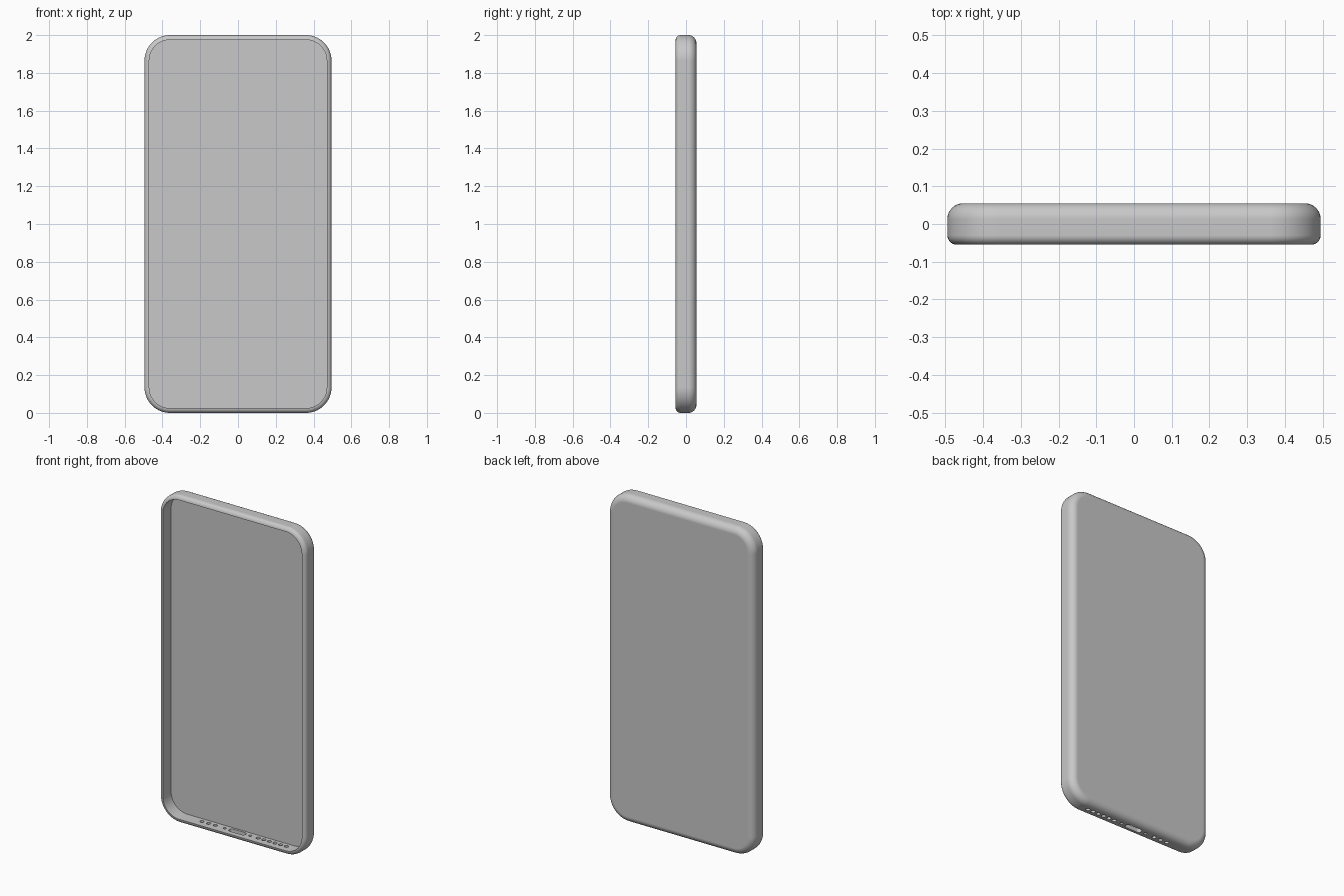
import bpy, bmesh, math

cube = bpy.data.objects.get("Cube")
if cube:
    bpy.data.objects.remove(cube, do_unlink=True)

HALF_W, HALF_H, HALF_D = 0.495, 1.0, 0.055
CORNER, WALL, FLOOR_Y = 0.135, 0.025, 0.025
FRONT_R, BACK_R = 0.025, 0.042

grey = bpy.data.materials.new("Matte grey")
grey.use_nodes = True
colour = (0.58, 0.58, 0.58, 1)
grey.diffuse_color = colour
grey.node_tree.nodes["Principled BSDF"].inputs["Base Color"].default_value = colour


def outline(inset, y, steps=14):
    """Rounded rectangle in the XZ plane, shrunk by inset."""
    r = CORNER - inset
    pts = []
    for q, (sx, sz) in enumerate([(1, 1), (-1, 1), (-1, -1), (1, -1)]):
        for i in range(steps + 1):
            a = (q + i / steps) * math.pi / 2
            pts.append((sx * (HALF_W - CORNER) + r * math.cos(a), y,
                        1 + sz * (HALF_H - CORNER) + r * math.sin(a)))
    return pts


def bridge(bm, a, b):
    n = len(a)
    for i in range(n):
        j = (i + 1) % n
        bm.faces.new((a[i], a[j], b[j], b[i]))


def make_object(name, bm):
    bmesh.ops.recalc_face_normals(bm, faces=bm.faces)
    mesh = bpy.data.meshes.new(name)
    bm.to_mesh(mesh)
    bm.free()
    mesh.materials.append(grey)
    obj = bpy.data.objects.new(name, mesh)
    bpy.context.collection.objects.link(obj)
    return obj


# Wall section as (inset, y): inner floor, rim, rounded front, rounded back
section = [(WALL, FLOOR_Y)]
for i in range(7):
    a = i / 6 * math.pi / 2
    section.append((FRONT_R * (1 - math.sin(a)),
                    -HALF_D + FRONT_R * (1 - math.cos(a))))
for i in range(9):
    a = i / 8 * math.pi / 2
    section.append((BACK_R * (1 - math.cos(a)),
                    HALF_D - BACK_R * (1 - math.sin(a))))

# Tray-shaped shell
bm = bmesh.new()
rings = [[bm.verts.new(p) for p in outline(*s)] for s in section]
for a, b in zip(rings, rings[1:]):
    bridge(bm, a, b)
bm.faces.new(rings[0])
bm.faces.new(rings[-1])
case = make_object("phone_case", bm)

# Bottom openings as (x, half width, half depth)
openings = [(0, 0.056, 0.017)]
openings += [(s * 0.086, 0.009, 0.009) for s in (-1, 1)]
openings += [(0.14 + 0.038 * i, 0.0125, 0.0125) for i in range(6)]
openings += [(-0.15 - 0.045 * i, 0.0125, 0.0125) for i in range(3)]

bm = bmesh.new()
for x, hw, r in openings:
    loops = []
    for z in (-0.03, 0.06):
        loop = []
        for side in (1, -1):
            for i in range(11):
                a = -math.pi / 2 + i / 10 * math.pi
                # round ends of the slot; a circle when hw equals r
                loop.append(bm.verts.new((x + side * (hw - r + r * math.cos(a)),
                                          -0.005 + side * r * math.sin(a), z)))
        loops.append(loop)
    bridge(bm, *loops)
    for loop in loops:
        bm.faces.new(loop)
bmesh.ops.remove_doubles(bm, verts=bm.verts, dist=1e-5)
cutter = make_object("opening_cutter", bm)
cutter.hide_render = True

# Cut the openings, then drop the cutter
bpy.context.view_layer.objects.active = case
case.select_set(True)
cut = case.modifiers.new("Openings", 'BOOLEAN')
cut.operation = 'DIFFERENCE'
cut.solver = 'EXACT'
cut.object = cutter
bpy.ops.object.modifier_apply(modifier=cut.name)
bpy.data.objects.remove(cutter, do_unlink=True)

# Smooth rounded edges, crisp rim, flat panels
bpy.ops.object.shade_smooth_by_angle(angle=math.radians(35))
normals = case.modifiers.new("Flat panels", 'WEIGHTED_NORMAL')
normals.keep_sharp = True
